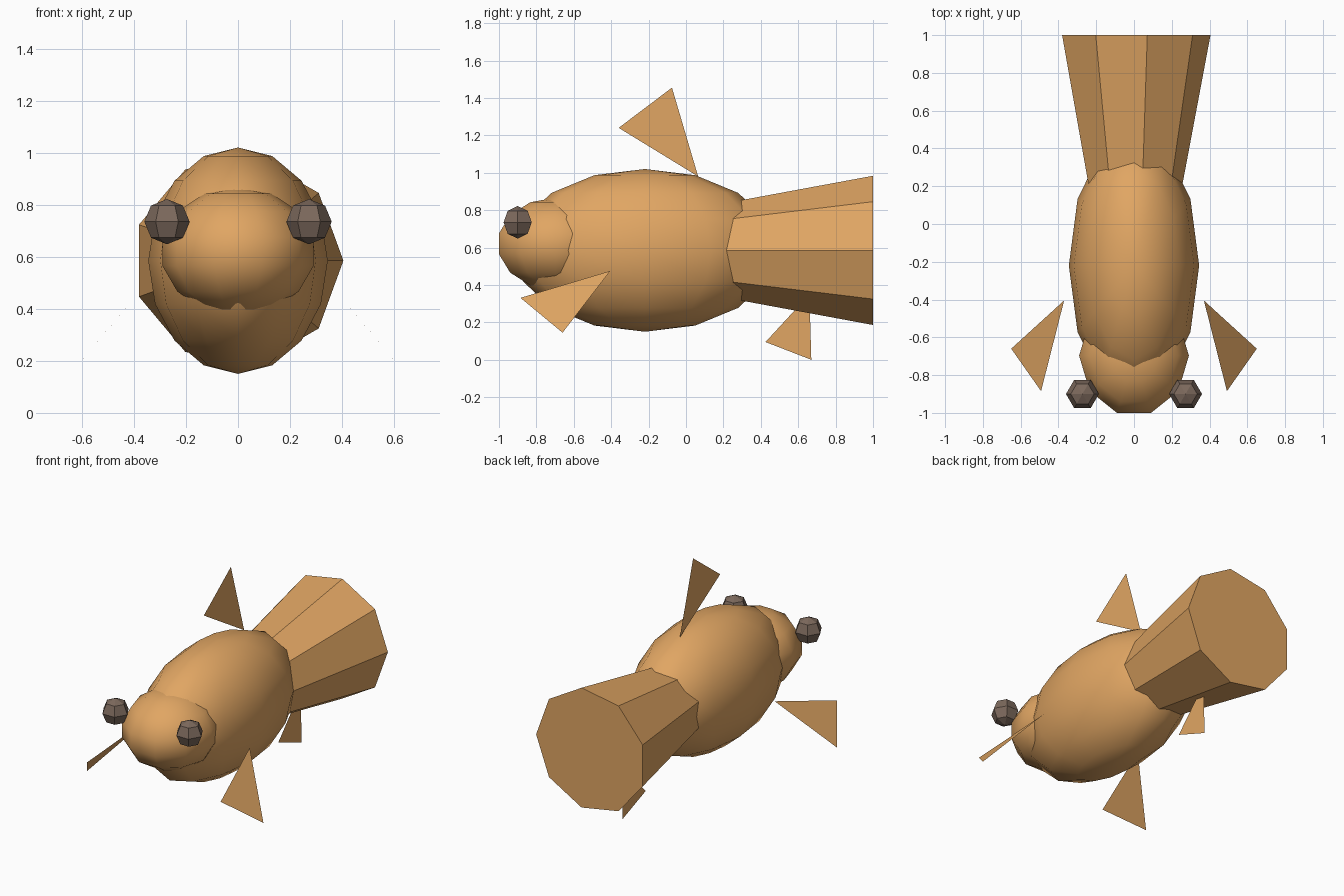
import bpy, bmesh, math
from mathutils import Matrix

if "Cube" in bpy.data.objects:
    bpy.data.objects.remove(bpy.data.objects["Cube"])


def material(name, color):
    m = bpy.data.materials.new(name)
    m.diffuse_color = (*color, 1)
    m.use_nodes = True
    m.node_tree.nodes["Principled BSDF"].inputs["Base Color"].default_value = m.diffuse_color
    return m


ORANGE = material("warm orange", (0.75, 0.38, 0.125))
BROWN = material("dark brown", (0.20, 0.14, 0.107))


def add_object(name, bm, mat, smooth=False):
    mesh = bpy.data.meshes.new(name)
    for f in bm.faces:
        f.smooth = smooth
    bm.to_mesh(mesh)
    bm.free()
    mesh.materials.append(mat)
    obj = bpy.data.objects.new(name, mesh)
    bpy.context.collection.objects.link(obj)
    return obj


def ellipsoid(name, center, radii, segments, rings, mat, smooth):
    # the quarter turn puts a vertex column on the x axis
    bm = bmesh.new()
    bmesh.ops.create_uvsphere(bm, u_segments=segments, v_segments=rings, radius=1,
                              matrix=Matrix.Rotation(math.pi / 2, 4, 'Z'))
    bmesh.ops.scale(bm, vec=radii, verts=bm.verts)
    bmesh.ops.translate(bm, vec=center, verts=bm.verts)
    return add_object(name, bm, mat, smooth)


def fin(name, points):
    bm = bmesh.new()
    bm.faces.new([bm.verts.new(p) for p in points])
    return add_object(name, bm, ORANGE)


# Smooth body and head
ellipsoid("body", (0, -0.22, 0.585), (0.345, 0.705, 0.435), 12, 8, ORANGE, True)
ellipsoid("head", (0, -0.697, 0.62), (0.298, 0.327, 0.247), 10, 7, ORANGE, True)

# Faceted eyes and flat side fins, mirrored left and right
for side, s in (("right", 1), ("left", -1)):
    ellipsoid(side + "_eye", (s * 0.273, -0.9, 0.735), (0.087, 0.087, 0.087), 6, 4, BROWN, False)
    fin(side + "_fin", [(s * 0.37, -0.405, 0.475), (s * 0.65, -0.66, 0.145),
                        (s * 0.492, -0.885, 0.331)][::s])

# Nine-sided flared tail, its narrow end buried in the body
bm = bmesh.new()
rings = []
for y, r in ((0.0, 0.217), (1.0, 0.405)):
    rings.append([bm.verts.new((r * math.cos(math.tau * i / 9), y,
                                0.585 + r * math.sin(math.tau * i / 9))) for i in range(9)])
front, back = rings
for i in range(9):
    j = (i + 1) % 9
    bm.faces.new((front[i], front[j], back[j], back[i]))
bm.faces.new(front)
bm.faces.new(back)
bmesh.ops.recalc_face_normals(bm, faces=bm.faces)
add_object("tail", bm, ORANGE)

# Flat fins on the centre line
fin("top_fin", [(0, 0.065, 0.98), (0, -0.075, 1.455), (0, -0.36, 1.24)])
fin("bottom_fin", [(0, 0.66, 0.35), (0, 0.425, 0.095), (0, 0.67, 0.0)])
